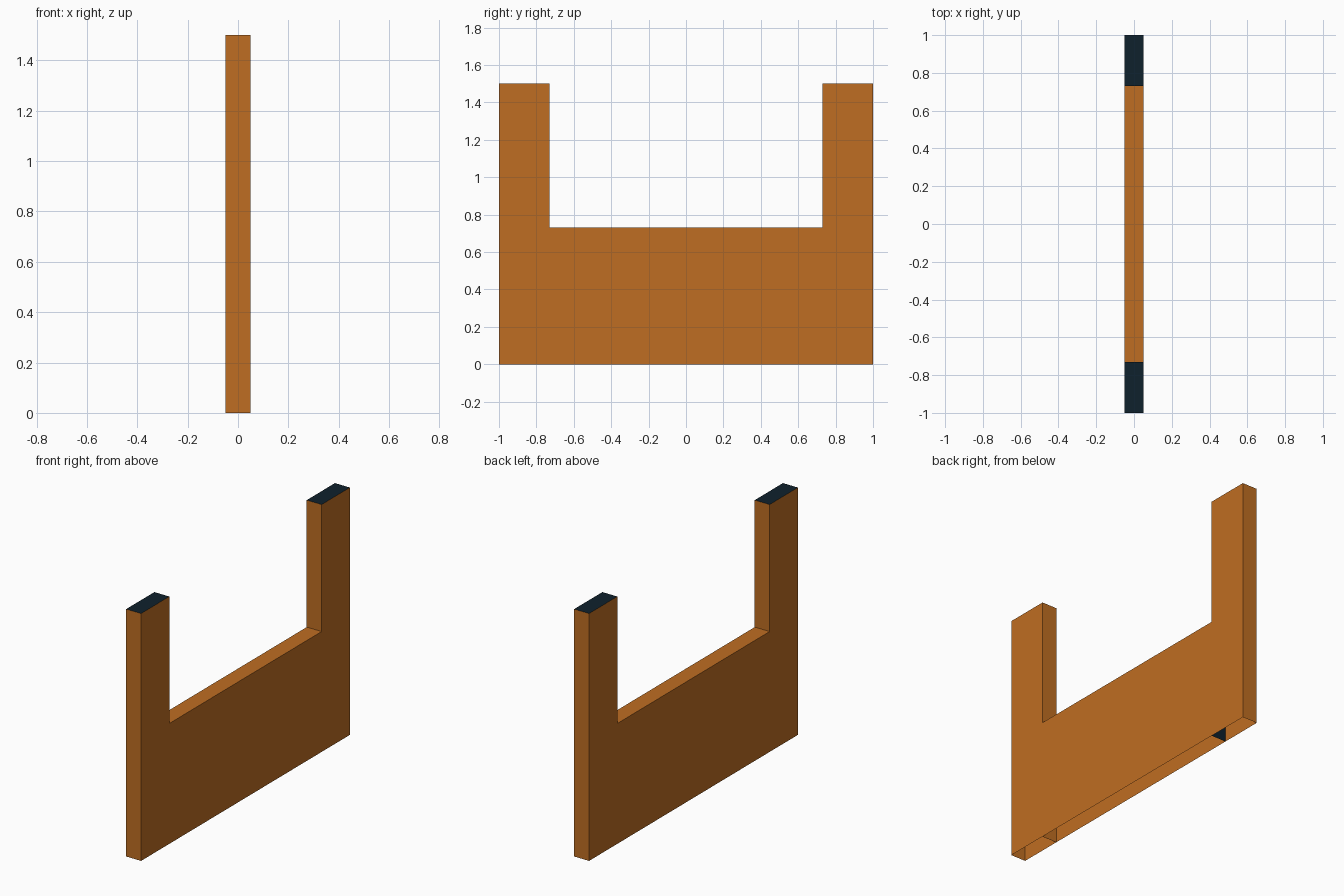
import bpy, bmesh

if "Cube" in bpy.data.objects:
    bpy.data.objects.remove(bpy.data.objects["Cube"])

def material(name, rgb):
    m = bpy.data.materials.new(name)
    m.diffuse_color = (*rgb, 1.0)
    m.use_nodes = True
    m.node_tree.nodes["Principled BSDF"].inputs["Base Color"].default_value = m.diffuse_color
    return m

ORANGE = material("burnt orange", (0.52, 0.155, 0.016))
DARK = material("dark navy", (0.0048, 0.0152, 0.0252))

HALF_X = 0.05    # half thickness
INNER_Y = 0.73   # inner side of the posts
PANEL_Z = 0.73   # top of the low panel
LAP = 0.001      # keeps the panel's hidden ends off the post walls

def open_box(name, y0, y1, height, is_dark):
    """Box standing on z = 0 without a bottom; is_dark picks dark faces by normal."""
    bm = bmesh.new()
    bmesh.ops.create_cube(bm, size=1)
    for v in bm.verts:
        v.co.x *= 2 * HALF_X
        v.co.y = y0 if v.co.y < 0 else y1
        v.co.z = 0 if v.co.z < 0 else height
    bm.normal_update()
    bottom = [f for f in bm.faces if f.normal.z < -0.5]
    bmesh.ops.delete(bm, geom=bottom, context='FACES_ONLY')
    for f in bm.faces:
        f.material_index = int(is_dark(f.normal))
    mesh = bpy.data.meshes.new(name)
    bm.to_mesh(mesh)
    bm.free()
    mesh.materials.append(ORANGE)
    mesh.materials.append(DARK)
    obj = bpy.data.objects.new(name, mesh)
    bpy.context.collection.objects.link(obj)

# Two tall posts with dark tops
for name, y0, y1 in (("front_post", -1, -INNER_Y), ("back_post", INNER_Y, 1)):
    open_box(name, y0, y1, 1.5, lambda n: n.z > 0.5)

# Low panel between the posts, with dark hidden ends
open_box("middle_panel", -INNER_Y - LAP, INNER_Y + LAP, PANEL_Z,
         lambda n: abs(n.y) > 0.5)
